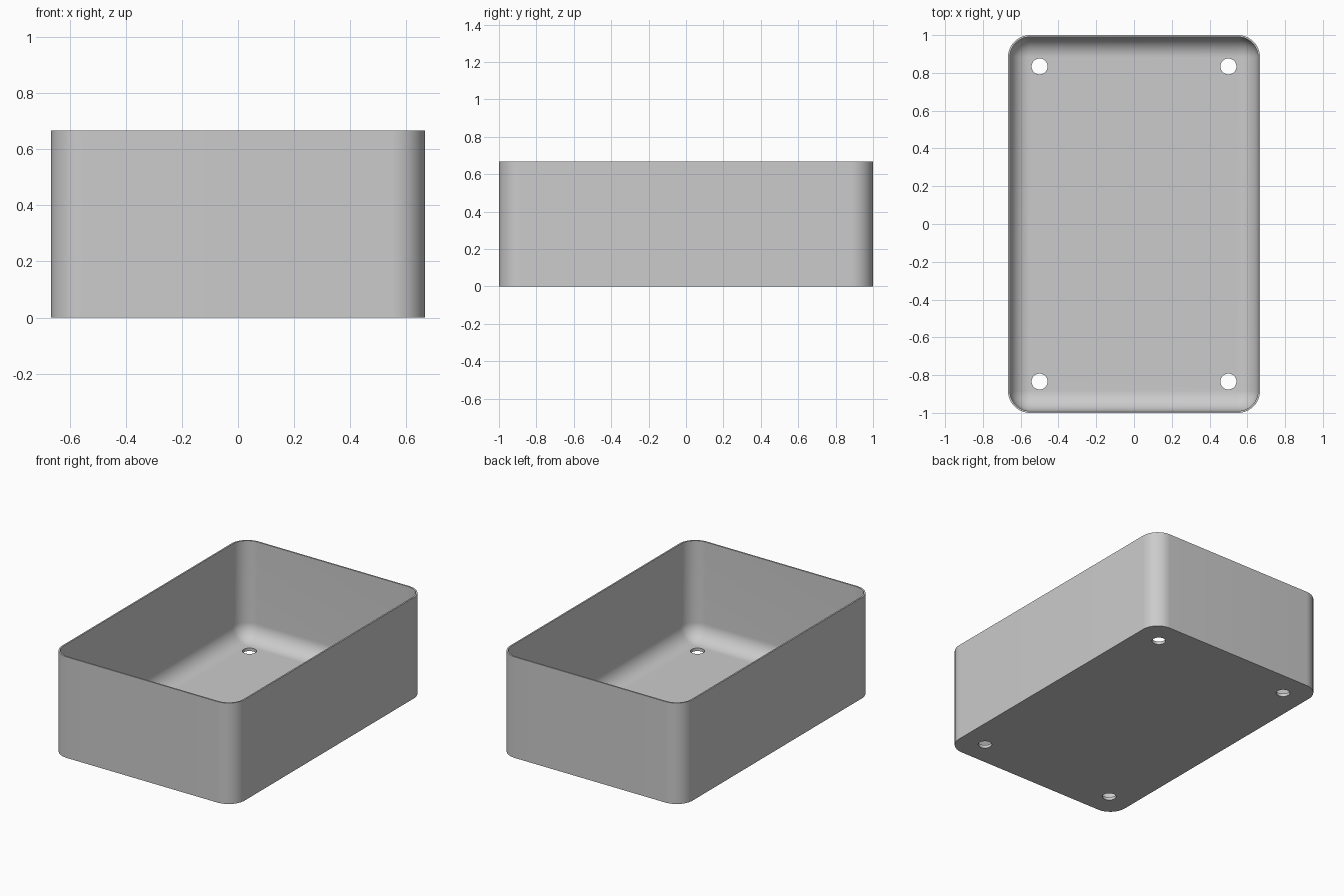
import bpy
import bmesh
import math

HALF_X, HALF_Y, HEIGHT = 0.667, 1.0, 0.667
CORNER, WALL, FLOOR = 0.117, 0.01, 0.02
HOLE_X, HOLE_Y, HOLE_R = 0.5, 0.834, 0.042
STEPS = 16

cube = bpy.data.objects.get("Cube")
if cube:
    bpy.data.objects.remove(cube, do_unlink=True)

grey = bpy.data.materials.new("light grey")
grey.use_nodes = True
colour = (0.6, 0.6, 0.6, 1)
grey.diffuse_color = colour
grey.node_tree.nodes["Principled BSDF"].inputs["Base Color"].default_value = colour


def rounded_loop(bm, inset, z):
    """Rounded rectangle offset inward from the outer outline."""
    radius = max(CORNER - inset, 0)
    verts = []
    for quarter, (sx, sy) in enumerate([(1, 1), (-1, 1), (-1, -1), (1, -1)]):
        for i in range(STEPS + 1):
            a = (quarter + i / STEPS) * math.pi / 2
            verts.append(bm.verts.new((sx * (HALF_X - CORNER) + radius * math.cos(a),
                                       sy * (HALF_Y - CORNER) + radius * math.sin(a), z)))
    return verts


# Tray profile: outside wall, rim, inside wall, then the fillet to the floor
fillet = CORNER - WALL
profile = [(0, 0), (0, HEIGHT), (WALL, HEIGHT)]
for i in range(STEPS + 1):
    a = i / STEPS * math.pi / 2
    profile.append((WALL + fillet * (1 - math.cos(a)),
                    FLOOR + fillet * (1 - math.sin(a))))

bm = bmesh.new()
loops = [rounded_loop(bm, inset, z) for inset, z in profile]
for low, high in zip(loops, loops[1:]):
    for i in range(len(low)):
        j = (i + 1) % len(low)
        bm.faces.new((low[i], low[j], high[j], high[i]))
bm.faces.new(loops[0][::-1])
bm.faces.new(loops[-1])
bmesh.ops.remove_doubles(bm, verts=bm.verts, dist=1e-5)
bmesh.ops.recalc_face_normals(bm, faces=bm.faces)
mesh = bpy.data.meshes.new("tray")
bm.to_mesh(mesh)
bm.free()
mesh.materials.append(grey)
tray = bpy.data.objects.new("tray", mesh)
bpy.context.collection.objects.link(tray)

# Four holes through the floor
for sx in (-1, 1):
    for sy in (-1, 1):
        bpy.ops.mesh.primitive_cylinder_add(vertices=48, radius=HOLE_R, depth=0.2,
                                            location=(sx * HOLE_X, sy * HOLE_Y, 0))
        cutter = bpy.context.object
        cutter.name = "hole_cutter"
        cutter.hide_render = True
        cutter.data.materials.append(grey)
        cut = tray.modifiers.new("floor hole", 'BOOLEAN')
        cut.operation = 'DIFFERENCE'
        cut.solver = 'EXACT'
        cut.object = cutter
        bpy.ops.object.select_all(action='DESELECT')
        tray.select_set(True)
        bpy.context.view_layer.objects.active = tray
        bpy.ops.object.modifier_apply(modifier=cut.name)
        bpy.data.objects.remove(cutter, do_unlink=True)

bpy.ops.object.shade_smooth_by_angle(angle=math.radians(30))
